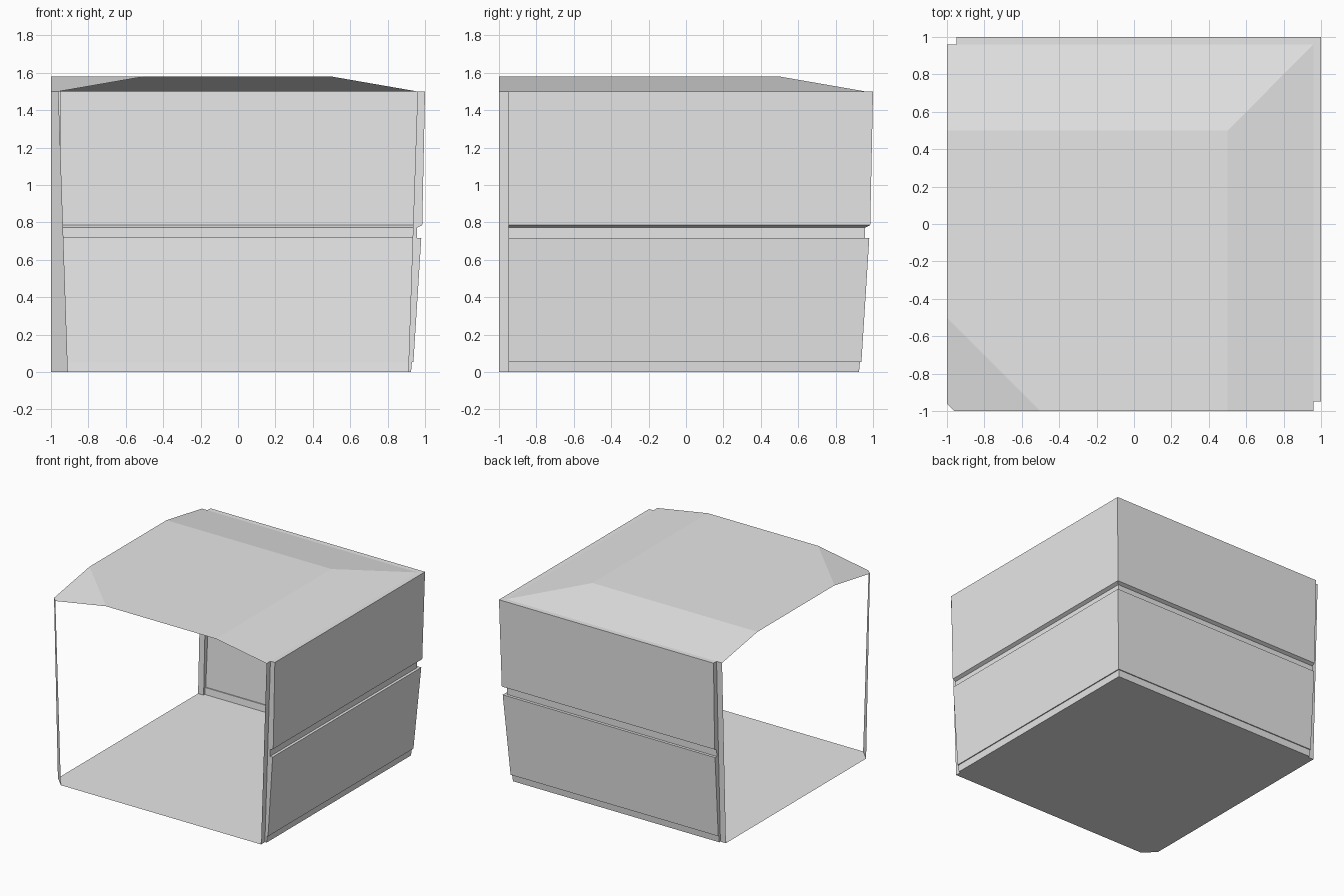
import bpy
from mathutils import Vector

if "Cube" in bpy.data.objects:
    bpy.data.objects.remove(bpy.data.objects["Cube"], do_unlink=True)

grey = bpy.data.materials.new("pale grey")
grey.use_nodes = True
grey.diffuse_color = (0.8, 0.8, 0.8, 1)
grey.node_tree.nodes["Principled BSDF"].inputs["Base Color"].default_value = (0.8, 0.8, 0.8, 1)

TOP, RIDGE = 1.5, 1.58       # eaves and roof heights
FOOT, HEAD = 0.91, 0.96      # recessed plane at floor and eaves
END = -0.95                  # where the panels stop short of the tile edge
BACK, LEFT, UP = (0, 1, 0), (1, 0, 0), (0, 0, 1)


def swap(p):
    """Mirror a point or direction across the diagonal x = y."""
    return (p[1], p[0], p[2])


def sheet(name, faces):
    """Build a flat-shaded object from (points, outward direction) pairs."""
    verts, polys, index = [], [], {}
    for pts, out in faces:
        pts = [tuple(round(c, 4) for c in p) for p in pts]
        normal = Vector()
        for a, b in zip(pts, pts[1:] + pts[:1]):
            normal += Vector(a).cross(Vector(b))
        if normal.dot(Vector(out)) < 0:
            pts.reverse()
        for p in pts:
            if p not in index:
                index[p] = len(verts)
                verts.append(p)
        polys.append([index[p] for p in pts])
    mesh = bpy.data.meshes.new(name)
    mesh.from_pydata(verts, [], polys)
    mesh.materials.append(grey)
    obj = bpy.data.objects.new(name, mesh)
    bpy.context.collection.objects.link(obj)
    return obj


def both(faces):
    return faces + [([swap(p) for p in pts], swap(out)) for pts, out in faces]


# Wall section (distance from centre, height), eaves down to floor
section = [(HEAD, TOP), (1.0, TOP), (0.985, 0.785), (0.958, 0.772), (0.957, 0.717),
           (0.98, 0.717), (0.938, 0.055), (0.93, 0.055), (0.925, 0)]

# Back and left panels, mitred at the shared corner
panels = []
for (d, z), (e, w) in zip(section, section[1:]):
    if e > d and z == w:
        out = UP                      # ledges
    elif z == w:
        out = (0, 0, -1)              # undersides
    else:
        out = BACK
    panels.append(([(END, d, z), (d, d, z), (e, e, w), (END, e, w)], out))
sheet("wall_panels", both(panels))

# Cheeks closing the free end of each panel
cheek = [(END, d, z) for d, z in section] + [(END, FOOT, 0)]
sheet("panel_ends", both([(cheek, (-1, 0, 0))]))

# Recessed strips beside the panels
strip = [(-1, HEAD, TOP), (END, HEAD, TOP), (END, FOOT, 0), (-1, FOOT, 0)]
sheet("recessed_strips", both([(strip, BACK)]))

# Diagonal strip at the inner corner
sheet("corner_strip", [([(-1, -HEAD, TOP), (-HEAD, -1, TOP),
                         (-FOOT, -1, 0), (-1, -FOOT, 0)], (-1, -1, 0))])

# Floor, with the inner corner cut and notches at the strips
base = section[-1][0]
half = [(-1, -FOOT, 0), (-1, FOOT, 0), (END, FOOT, 0), (END, base, 0)]
floor = half + [(base, base, 0)] + [swap(p) for p in reversed(half)]
sheet("floor", [(floor, (0, 0, -1))])

# Roof: flat middle, two long slopes and a corner slope
H = 0.5
flat = [(-1, -H, RIDGE), (-H, -1, RIDGE), (H, -1, RIDGE), (H, H, RIDGE), (-1, H, RIDGE)]
slope = [(-1, H, RIDGE), (H, H, RIDGE), (HEAD, HEAD, TOP), (-1, HEAD, TOP)]
corner = [(-1, -H, RIDGE), (-H, -1, RIDGE), (-HEAD, -1, TOP), (-1, -HEAD, TOP)]
sheet("roof", both([(slope, UP)]) + [(flat, UP), (corner, UP)])
